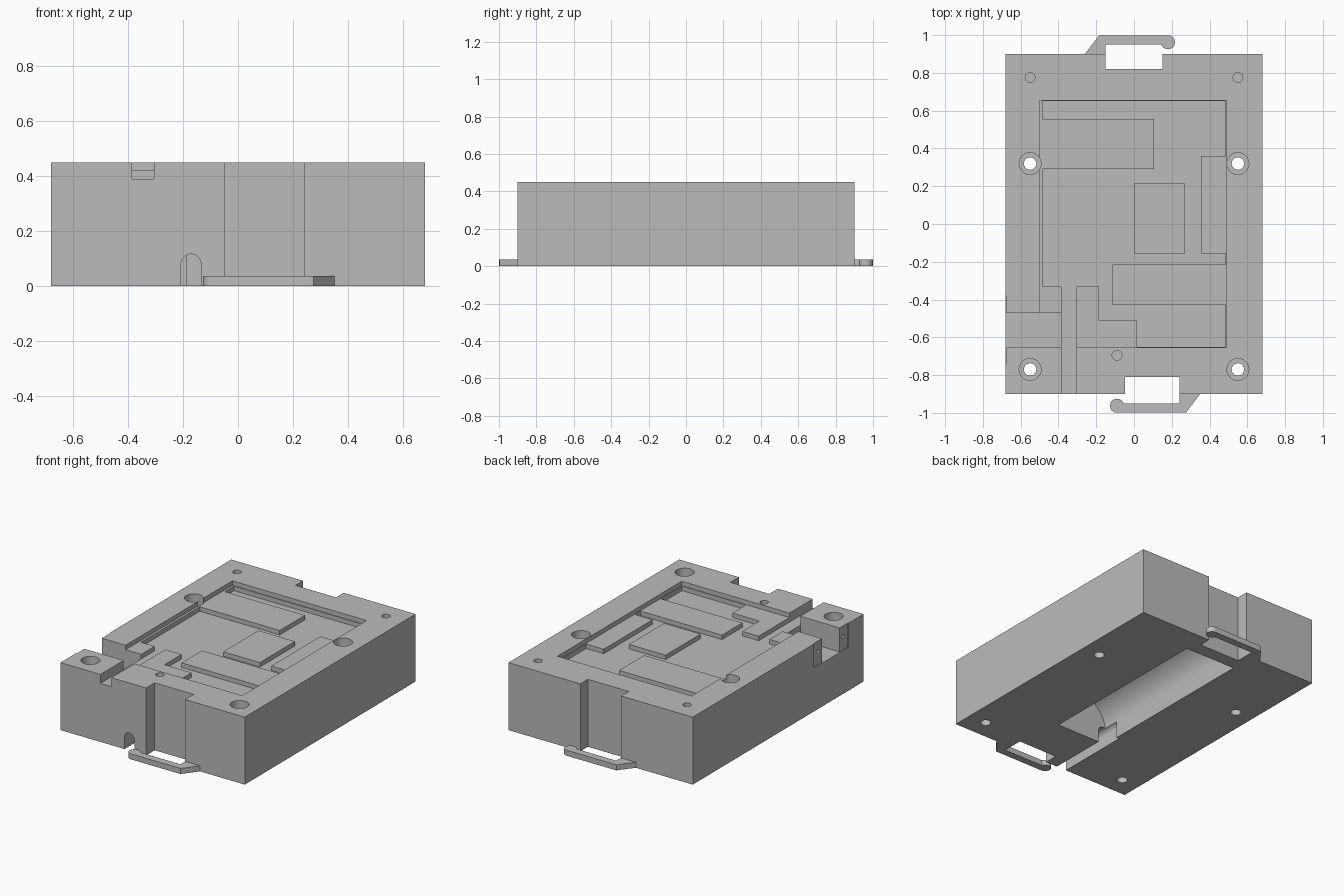
import bpy, bmesh
from math import sin, cos, radians
from mathutils import Vector

old = bpy.data.objects.get("Cube")
if old:
    bpy.data.objects.remove(old, do_unlink=True)

grey = bpy.data.materials.new("plain grey")
grey.use_nodes = True
grey.diffuse_color = (0.5, 0.5, 0.5, 1)
grey.node_tree.nodes["Principled BSDF"].inputs["Base Color"].default_value = (0.5, 0.5, 0.5, 1)


def prism(name, points, low, high, axis="Z"):
    """Extrude a closed profile along an axis from low to high."""
    place = {"Z": lambda u, v, w: (u, v, w),
             "Y": lambda u, v, w: (u, w, v),
             "X": lambda u, v, w: (w, u, v)}[axis]
    bm = bmesh.new()
    face = bm.faces.new([bm.verts.new(place(u, v, low)) for u, v in points])
    grown = bmesh.ops.extrude_face_region(bm, geom=[face])["geom"]
    shift = Vector(place(0, 0, high - low))
    bmesh.ops.translate(bm, vec=shift, verts=[g for g in grown if isinstance(g, bmesh.types.BMVert)])
    bmesh.ops.recalc_face_normals(bm, faces=bm.faces)
    mesh = bpy.data.meshes.new(name)
    bm.to_mesh(mesh)
    bm.free()
    mesh.materials.append(grey)
    ob = bpy.data.objects.new(name, mesh)
    bpy.context.collection.objects.link(ob)
    return ob


def arc(cx, cy, r, start, end, steps):
    angles = [radians(start + (end - start) * i / steps) for i in range(steps + 1)]
    return [(cx + r * cos(a), cy + r * sin(a)) for a in angles]


def circle(cx, cy, r, steps=32):
    return arc(cx, cy, r, 0, 360, steps)[:-1]


def rect(x0, x1, y0, y1):
    return [(x0, y0), (x1, y0), (x1, y1), (x0, y1)]


def arch(cx, r, spring, steps=24):
    return [(cx - r, -0.1), (cx + r, -0.1)] + arc(cx, spring, r, 0, 180, steps)


def cut(target, points, low, high, axis="Z"):
    cutter = prism("cutter", points, low, high, axis)
    cutter.hide_render = True
    mod = target.modifiers.new("cut", "BOOLEAN")
    mod.operation = "DIFFERENCE"
    mod.solver = "EXACT"
    mod.object = cutter
    bpy.context.view_layer.objects.active = target
    bpy.ops.object.modifier_apply(modifier=mod.name)
    bpy.data.objects.remove(cutter, do_unlink=True)


def smooth(ob):
    bpy.ops.object.select_all(action="DESELECT")
    ob.select_set(True)
    bpy.context.view_layer.objects.active = ob
    bpy.ops.object.shade_smooth_by_angle(angle=radians(30))


TOP, LEDGE, FLOOR, OVER = 0.45, 0.42, 0.39, 0.6

# Main block with an open notch at each end
body = prism("case_body", [
    (-0.68, -0.9), (-0.048, -0.9), (-0.048, -0.81), (0.24, -0.81), (0.24, -0.9), (0.68, -0.9),
    (0.68, 0.9), (0.15, 0.9), (0.15, 0.82), (-0.15, 0.82), (-0.15, 0.9), (-0.68, 0.9)], 0, TOP)

# Shallow top pocket, then the deeper floor that leaves raised pads and a cable slot
cut(body, rect(-0.5, 0.49, -0.655, 0.655), LEDGE, OVER)
cut(body, [
    (-0.485, 0.65), (0.485, 0.65), (0.485, 0.36), (0.355, 0.36), (0.355, -0.155),
    (0.485, -0.155), (0.485, -0.215), (-0.115, -0.215), (-0.115, -0.43), (0.485, -0.43),
    (0.485, -0.65), (0.015, -0.65), (0.015, -0.51), (-0.185, -0.51), (-0.185, -0.33),
    (-0.305, -0.33), (-0.305, -1), (-0.385, -1), (-0.385, -0.33), (-0.485, -0.33),
    (-0.485, 0.29), (0.105, 0.29), (0.105, 0.555), (-0.485, 0.555)], FLOOR, OVER)

# Side notch with a shallow plate recess and two pin holes
cut(body, rect(-0.8, -0.385, -0.655, -0.47), 0.29, OVER)
cut(body, rect(-0.74, -0.38, 0.29, OVER), -0.8, -0.675, "X")
for y in (-0.69, -0.43):
    cut(body, circle(y, 0.38, 0.012, 16), -0.8, -0.62, "X")

# Counterbored screw holes
for x in (-0.55, 0.55):
    for y in (-0.77, 0.32):
        cut(body, circle(x, y, 0.058), 0.2, OVER)
        cut(body, circle(x, y, 0.033), -0.1, OVER)

# Small blind holes
for x, y in ((-0.55, 0.775), (0.55, 0.775), (-0.09, -0.695)):
    cut(body, circle(x, y, 0.026, 24), 0.37, OVER)

# Round-topped trough underneath and its wire channel to the front
cut(body, arch(0, 0.187, 0.1, 32), -0.5, 0.73, "Y")
cut(body, arch(-0.171, 0.036, 0.08), -1, -0.39, "Y")
smooth(body)

# Raised centre pad standing on the pocket floor
prism("centre_pad", rect(0, 0.27, -0.155, 0.215), FLOOR - 0.005, LEDGE)

# Strap hooks at the two ends, one turned half round from the other
hook = [(-0.15, 0.95), (-0.15, 0.9), (-0.26, 0.9), (-0.185, 0.998)]
hook += arc(0.18, 0.962, 0.037, 90, -160, 24)
smooth(prism("back_hook", hook, 0, 0.037))
smooth(prism("front_hook", [(0.09 - x, -y) for x, y in hook], 0, 0.037))
